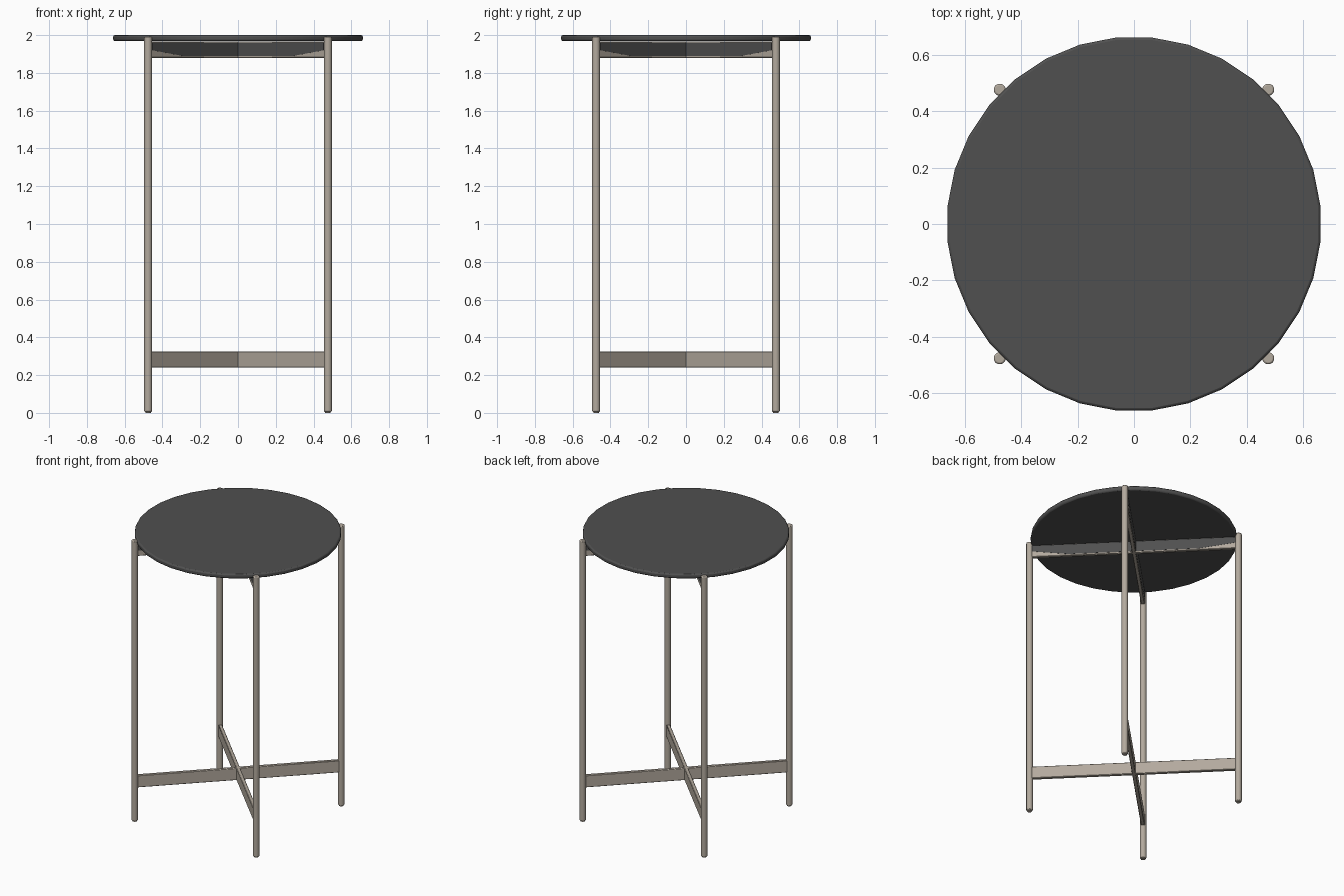
import bpy, bmesh
from math import pi, cos, sin
from mathutils import Matrix, Vector

old = bpy.data.objects.get("Cube")
if old:
    bpy.data.objects.remove(old, do_unlink=True)


def material(name, rgb):
    m = bpy.data.materials.new(name)
    m.use_nodes = True
    m.diffuse_color = (*rgb, 1)
    bsdf = next(n for n in m.node_tree.nodes if n.type == 'BSDF_PRINCIPLED')
    bsdf.inputs["Base Color"].default_value = (*rgb, 1)
    return m


METAL = material("warm_grey_metal", (0.45, 0.40, 0.34))
DARK = material("charcoal", (0.08, 0.08, 0.08))


def add_object(name, bm, mat, bevel=0, segments=2):
    bmesh.ops.recalc_face_normals(bm, faces=bm.faces)
    mesh = bpy.data.meshes.new(name)
    bm.to_mesh(mesh)
    bm.free()
    ob = bpy.data.objects.new(name, mesh)
    bpy.context.collection.objects.link(ob)
    mesh.materials.append(mat)
    if bevel:
        mod = ob.modifiers.new("rounded_edges", 'BEVEL')
        mod.width = bevel
        mod.segments = segments
        mod.limit_method = 'ANGLE'
        mod.angle_limit = pi / 3
    bpy.ops.object.select_all(action='DESELECT')
    ob.select_set(True)
    bpy.context.view_layer.objects.active = ob
    bpy.ops.object.shade_smooth_by_angle(angle=pi / 4)
    return ob


def cylinder(name, mat, radius, z0, z1, sides, x=0, y=0, bevel=0):
    bm = bmesh.new()
    bmesh.ops.create_cone(bm, cap_ends=True, segments=sides,
                          radius1=radius, radius2=radius, depth=z1 - z0)
    bmesh.ops.rotate(bm, verts=bm.verts, matrix=Matrix.Rotation(pi / sides, 3, 'Z'))
    bmesh.ops.translate(bm, verts=bm.verts, vec=(x, y, (z0 + z1) / 2))
    return add_object(name, bm, mat, bevel)


def diagonal_bar(name, angle, z0, z1):
    bm = bmesh.new()
    bmesh.ops.create_cube(bm, size=1)
    bmesh.ops.scale(bm, verts=bm.verts, vec=(2 * BAR_REACH, BAR_WIDTH, z1 - z0))
    bmesh.ops.translate(bm, verts=bm.verts, vec=(0, 0, (z0 + z1) / 2))
    bmesh.ops.rotate(bm, verts=bm.verts, matrix=Matrix.Rotation(angle, 3, 'Z'))
    return add_object(name, bm, METAL, 0.003, 1)


def dark_panel(name, angle, side):
    # Thin dark facing on one side of an upper bar, tapering at the lower corners
    half = [(0.655, 1.962), (0.655, 1.92), (0.42, 1.889)]
    outline = half + [(-r, z) for r, z in reversed(half)]
    offset = side * (BAR_WIDTH / 2 + 0.001)
    bm = bmesh.new()
    face = bm.faces.new([bm.verts.new((r, offset, z)) for r, z in outline])
    grown = bmesh.ops.extrude_face_region(bm, geom=[face], use_keep_orig=True)
    verts = [v for v in grown["geom"] if isinstance(v, bmesh.types.BMVert)]
    bmesh.ops.translate(bm, verts=verts, vec=(0, -side * 0.002, 0))
    bmesh.ops.rotate(bm, verts=bm.verts, matrix=Matrix.Rotation(angle, 3, 'Z'))
    return add_object(name, bm, DARK)


LEG = 0.476
BAR_REACH = 0.665
BAR_WIDTH = 0.024

# Round top
cylinder("table_top", DARK, 0.664, 1.968, 2.0, 32, bevel=0.009)

# Four legs
for fb, y in (("front", -LEG), ("back", LEG)):
    for lr, x in (("right", -LEG), ("left", LEG)):
        cylinder(f"{fb}_{lr}_leg", METAL, 0.0215, 0.005, 1.99, 12, x, y, 0.006)
        # Small foot under each leg
        cylinder(f"{fb}_{lr}_foot", METAL, 0.015, 0, 0.01, 12, x, y)

# Crossed bars below and under the top
for label, angle in (("a", pi / 4), ("b", -pi / 4)):
    diagonal_bar(f"lower_bar_{label}", angle, 0.24, 0.325)
    diagonal_bar(f"upper_bar_{label}", angle, 1.88, 1.965)
    for side in (-1, 1):
        end = "near" if side < 0 else "far"
        dark_panel(f"upper_bar_{label}_{end}_panel", angle, side)
